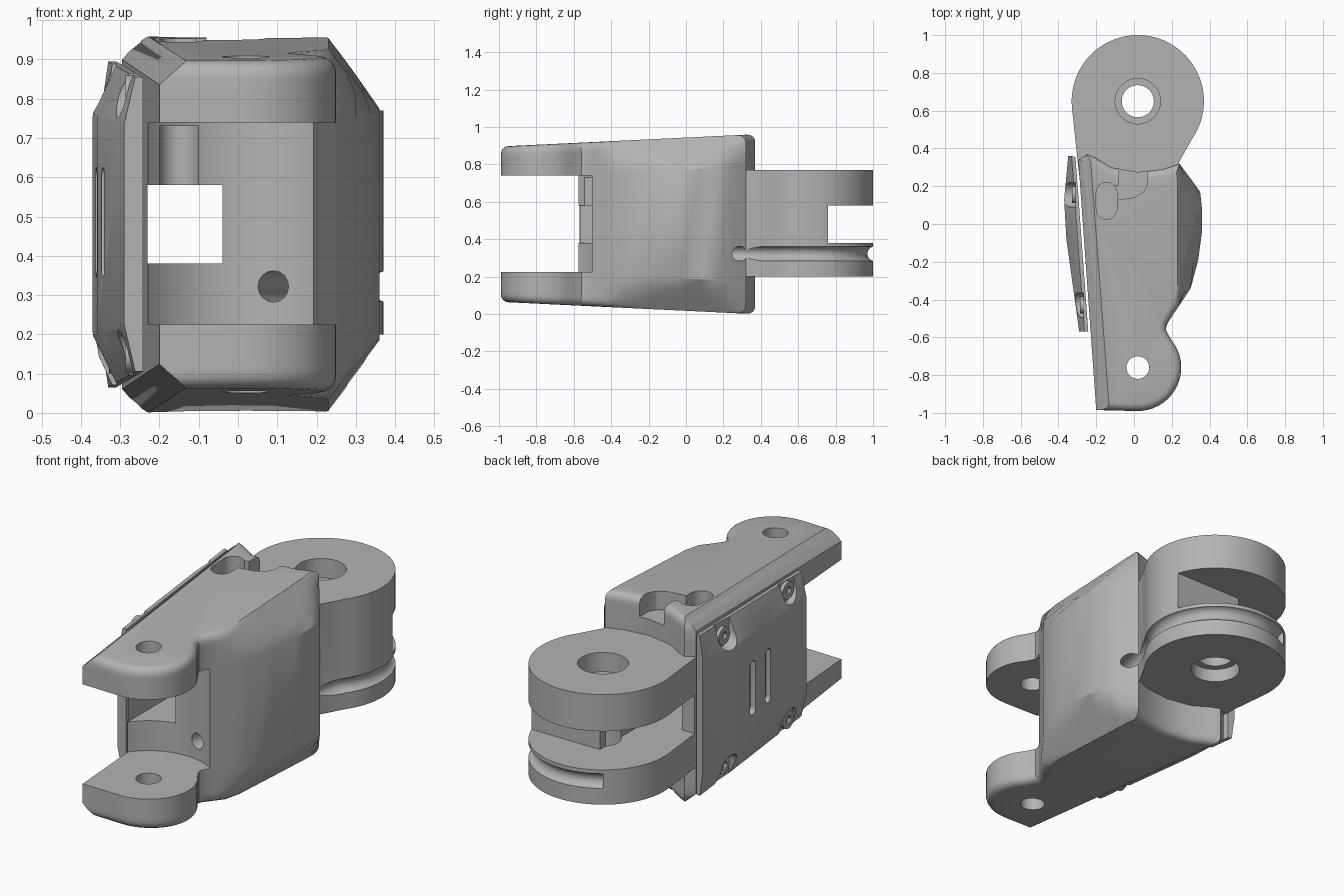
import bpy, bmesh, math
from mathutils import Vector

cube = bpy.data.objects.get("Cube")
if cube:
    bpy.data.objects.remove(cube, do_unlink=True)

grey = bpy.data.materials.new("plain grey")
grey.use_nodes = True
grey.diffuse_color = (0.45, 0.45, 0.45, 1)
for node in grey.node_tree.nodes:
    if node.type == 'BSDF_PRINCIPLED':
        node.inputs["Base Color"].default_value = (0.45, 0.45, 0.45, 1)

MID = 0.48                 # height of the symmetry plane
PIN = (0.02, -0.76)        # front hinge axis
KNUCKLE = (0.02, 0.65)     # rear hinge axis


# ---- helpers ----
def loft(name, rings):
    """Closed solid skinned over rings of equal point count."""
    bm = bmesh.new()
    rows = [[bm.verts.new(p) for p in ring] for ring in rings]
    n = len(rows[0])
    for low, high in zip(rows, rows[1:]):
        for i in range(n):
            j = (i + 1) % n
            bm.faces.new((low[i], low[j], high[j], high[i]))
    bm.faces.new(rows[0][::-1])
    bm.faces.new(rows[-1])
    bmesh.ops.remove_doubles(bm, verts=bm.verts, dist=0.0003)
    bmesh.ops.recalc_face_normals(bm, faces=bm.faces)
    mesh = bpy.data.meshes.new(name)
    bm.to_mesh(mesh)
    bm.free()
    mesh.materials.append(grey)
    obj = bpy.data.objects.new(name, mesh)
    bpy.context.collection.objects.link(obj)
    return obj


def prism(name, pts, a, b, axis='z'):
    if axis == 'z':
        return loft(name, [[(p, q, t) for p, q in pts] for t in (a, b)])
    return loft(name, [[(t, p, q) for p, q in pts] for t in (a, b)])


def arc(c, r, start, end, n):
    angles = [math.radians(start + (end - start) * i / n) for i in range(n + 1)]
    return [(c[0] + r * math.cos(a), c[1] + r * math.sin(a)) for a in angles]


def circle(c, r, n=48):
    return arc(c, r, 0, 360, n)[:-1]


def rect(x0, x1, y0, y1):
    return [(x0, y0), (x1, y0), (x1, y1), (x0, y1)]


def capsule(x, y0, y1, r):
    return arc((x, y1), r, 0, 180, 12) + arc((x, y0), r, 180, 360, 12)


def tube(name, path, z, r, n=16):
    """Round rod swept along a flat path."""
    rings = []
    for i, p in enumerate(path):
        t = Vector(path[min(i + 1, len(path) - 1)]) - Vector(path[max(i - 1, 0)])
        t.normalize()
        rings.append([(p[0] - t.y * r * math.cos(a), p[1] + t.x * r * math.cos(a),
                       z + r * math.sin(a))
                      for a in (math.tau * k / n for k in range(n))])
    return loft(name, rings)


def cut(obj, cutters):
    for c in cutters:
        mod = obj.modifiers.new("cut", 'BOOLEAN')
        mod.operation = 'DIFFERENCE'
        mod.solver = 'EXACT'
        mod.object = c
    bpy.context.view_layer.update()
    deps = bpy.context.evaluated_depsgraph_get()
    mesh = bpy.data.meshes.new_from_object(obj.evaluated_get(deps))
    obj.modifiers.clear()
    obj.data = mesh


def inset(pts, d):
    """Move a counter-clockwise outline inward by d with mitred corners."""
    out = []
    for i, p in enumerate(pts):
        p = Vector(p)
        e1 = (p - Vector(pts[i - 1])).normalized()
        e2 = (Vector(pts[(i + 1) % len(pts)]) - p).normalized()
        n1, n2 = Vector((-e1.y, e1.x)), Vector((-e2.y, e2.x))
        out.append(p + (n1 + n2) * d / max(1 + n1.dot(n2), 0.3))
    return out


# ---- body: tapered shell with chamfered sides and rounded rims ----
outline = ([(-0.2, -0.985), (0.0, -0.99)] + arc(PIN, 0.23, -84, 40, 16)
           + [(0.168, -0.56), (0.175, -0.53), (0.2, -0.49), (0.24, -0.43), (0.3, -0.34),
              (0.34, -0.19), (0.36, -0.04), (0.36, 0.08), (0.35, 0.17), (0.3, 0.24),
              (0.24, 0.32), (0.15, 0.29), (0.02, 0.275), (-0.12, 0.3), (-0.2, 0.35),
              (-0.25, 0.37), (-0.295, 0.34)])


def body_ring(depth, shrink, sign):
    ring = []
    for x, y in inset(outline, shrink):
        left = -0.2 - 0.075 * (y + 0.99) + max(0, 0.07 - 1.2 * depth)
        x = max(left, min(x, 0.23 + 0.76 * depth))
        half = 0.415 + 0.065 * (y + 1) / 1.35
        ring.append((x, y, MID + sign * (half - depth)))
    return ring


R = 0.04
levels = [(R * (1 - math.cos(a)), R * (1 - math.sin(a)))
          for a in (math.radians(d) for d in (0, 22, 45, 67, 90))]
levels += [(0.06, 0), (0.115, 0), (0.172, 0)]
body = loft("body", [body_ring(d, s, -1) for d, s in levels]
            + [body_ring(d, s, 1) for d, s in reversed(levels)])

# ---- rear knuckle ----
knuckle = prism("rear_knuckle", arc(KNUCKLE, 0.35, -35, 185, 56)
                + [(-0.295, 0.3), (-0.27, 0.1), (0.2, 0.1), (0.24, 0.33)], 0.2, 0.77)

# ---- cutters ----
mouth = prism("mouth_cutter", arc(PIN, 0.31, 0, 180, 40) + [(-0.29, -1.2), (0.33, -1.2)],
              0.225, 0.74)
channel = prism("channel_cutter", [(-0.23, -1.2), (-0.04, -1.2), (-0.04, 0.76), (0.6, 0.76),
                                   (0.6, 1.2), (-0.6, 1.2), (-0.6, 0.36), (-0.23, 0.36)],
                0.38, 0.58)
recess = prism("recess_cutter", capsule(-0.15, -0.7, -0.35, 0.05), 0.5, 0.73)
pin_bore = prism("pin_bore_cutter", circle(PIN, 0.06), -0.2, 1.2)
pocket = prism("pocket_cutter", capsule(-0.145, 0.08, 0.165, 0.055), 0.84, 1.2)
passage = prism("passage_cutter", [(-0.14, 0.12), (0.0, 0.14), (0.05, 0.17), (0.07, 0.21),
                                   (0.07, 0.4), (-0.08, 0.4), (-0.08, 0.205), (-0.14, 0.2)],
                0.855, 1.2)
tendon = tube("tendon_cutter", [(0.05, -0.62), (0.1, -0.42), (0.26, 0.27)]
              + arc(KNUCKLE, 0.36, -40, 125, 44), 0.322, 0.04)
bore = prism("knuckle_bore_cutter", circle(KNUCKLE, 0.085), -0.2, 1.2)
seats = [prism("bore_seat_cutter", circle(KNUCKLE, 0.12), a, b)
         for a, b in ((0.67, 1.2), (-0.2, 0.27))]

cut(body, [mouth, channel, recess, pin_bore, pocket, passage, tendon])
cut(knuckle, [channel, tendon, bore] + seats)
cutters = [mouth, channel, recess, pin_bore, pocket, passage, tendon, bore] + seats

# ---- side cover: bent plate with chamfered top and bottom ----
cover_outline = [(-0.29, -0.57), (-0.242, -0.57), (-0.31, 0.355), (-0.348, 0.36),
                 (-0.37, 0.13), (-0.358, -0.08)]


def cover_ring(depth, sign):
    ring = []
    for x, y in cover_outline:
        inner = -0.242 - 0.0735 * (y + 0.57)
        x = max(x, inner - 0.02 - 0.55 * depth)
        half = 0.375 + 0.04 * (y + 0.57) / 0.93
        ring.append((x, y, MID + sign * (half - depth)))
    return ring


cover = loft("side_cover", [cover_ring(d, -1) for d in (0, 0.12)]
             + [cover_ring(d, 1) for d in (0.12, 0)])
cover_cuts = [prism("slot_cutter", capsule(y, 0.37, 0.6, 0.025), -0.6, floor, 'x')
              for y, floor in ((-0.03, -0.33), (-0.18, -0.315))]

# corner screws sunk in notches
screws = []
for y, floor in ((0.155, -0.31), (-0.43, -0.268)):
    for sign in (-1, 1):
        z = MID + sign * 0.335
        ends = sorted((z, z + sign * 0.3))
        cover_cuts.append(prism("notch_cutter", capsule(y, ends[0], ends[1], 0.065),
                                -0.6, floor, 'x'))
        screw = prism("cover_screw", circle((y, z), 0.045, 24), floor - 0.018, floor + 0.01, 'x')
        socket = prism("socket_cutter", circle((y, z), 0.022, 6), -0.6, floor - 0.004, 'x')
        cut(screw, [socket])
        cutters.append(socket)
        screws.append(screw)
cut(cover, cover_cuts)

for c in cutters + cover_cuts:
    bpy.data.objects.remove(c, do_unlink=True)

# ---- smooth shading with crisp edges ----
bpy.ops.object.select_all(action='DESELECT')
for obj in [body, knuckle, cover] + screws:
    obj.select_set(True)
bpy.context.view_layer.objects.active = body
bpy.ops.object.shade_smooth_by_angle(angle=math.radians(30))
